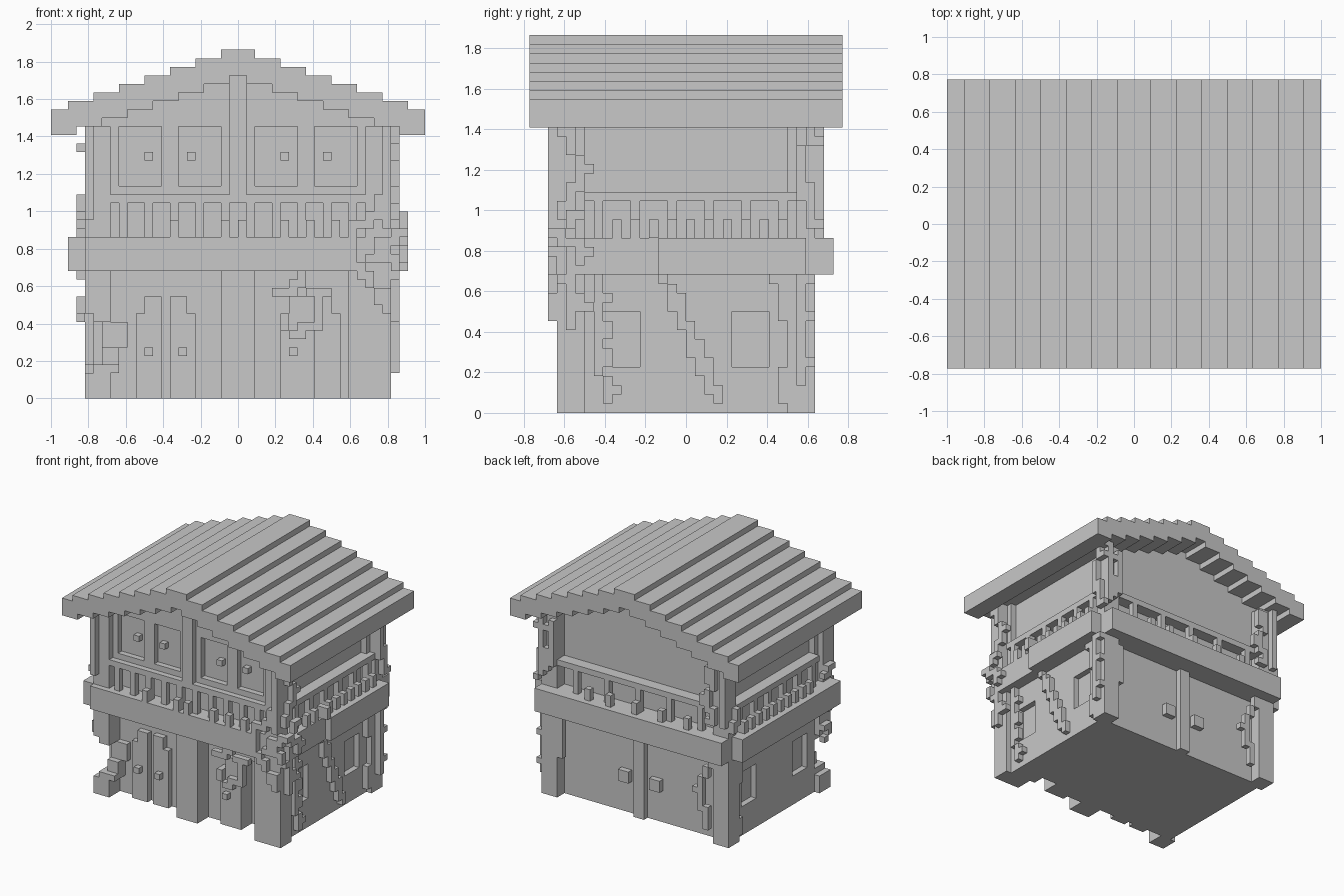
import bpy, bmesh, random
from mathutils import Vector

random.seed(4)
U = 1 / 22  # one block
cube = bpy.data.objects.get("Cube")
if cube:
    bpy.data.objects.remove(cube, do_unlink=True)

stone = bpy.data.materials.new("plain grey")
stone.use_nodes = True
stone.diffuse_color = (0.58, 0.58, 0.58, 1)
stone.node_tree.nodes["Principled BSDF"].inputs["Base Color"].default_value = (0.58, 0.58, 0.58, 1)


def build(name, boxes):
    """One flat-shaded object made of boxes (x0, x1, y0, y1, z0, z1) in blocks."""
    bm = bmesh.new()
    for x0, x1, y0, y1, z0, z1 in boxes:
        vs = bmesh.ops.create_cube(bm, size=1)["verts"]
        mid = Vector((x0 + x1, y0 + y1, z0 + z1)) / 2
        size = Vector((x1 - x0, y1 - y0, z1 - z0))
        for v in vs:
            v.co = (v.co * size + mid) * U
    mesh = bpy.data.meshes.new(name)
    bm.to_mesh(mesh)
    bm.free()
    mesh.materials.append(stone)
    ob = bpy.data.objects.new(name, mesh)
    bpy.context.collection.objects.link(ob)


def mirror_x(boxes):
    return boxes + [(-b[1], -b[0]) + tuple(b[2:]) for b in boxes]


def mirror_y(boxes):
    return boxes + [(b[0], b[1], -b[3], -b[2], b[4], b[5]) for b in boxes]


# Stepped roof
roof = [(-2, 2, -17, 17, 38, 41)]
for i in range(7):
    a = 2 + 3 * i
    b = min(a + 3, 22)
    under = 37 - i
    roof += mirror_x([(a - 1, b, -17, 17, under, 40 - i)])
build("roof", roof)

# Ground floor core with an open doorway at the front
build("lower_walls", [
    (-16, 16, -9, 12, 0, 15),
    (-16, 9, -11, -9, 0, 15),
    (12, 16, -11, -9, 0, 15),
    (9, 12, -11, -9, 12, 15),
    (11, 12, -11, -9, 10, 12),
])
# Side wall faces, open at the windows
sides = [(16, 17, a, b, 0, 15) for a, b in ((-11, -9), (-5, 5), (9, 12))]
for y in (-9, 5):
    sides += [(16, 17, y, y + 4, 0, 5), (16, 17, y, y + 4, 11, 15)]
build("side_walls", mirror_x(sides))

# Corner posts, the front left one crumbled in the middle
build("lower_corner_posts", mirror_x([(15, 18, 11, 14, 0, 15)]) + [
    (13, 18, -14, -11, 0, 15),
    (-18, -15, -14, -11, 0, 3), (-17, -14, -14, -11, 3, 4),
    (-16, -14, -13, -11, 4, 6), (-16, -13, -12, -11, 6, 9),
    (-17, -15, -14, -11, 9, 11), (-18, -15, -14, -11, 10, 15)])
build("lower_middle_posts", [(-2, 2, -14, -11, 0, 15), (-1, 1, 12, 13, 0, 15)])

# Arched double doors
doors = []
for x, inner in ((-12, 1), (-8, 0), (5, 1)):
    doors.append((x, x + 3, -12, -11, 0, 10))
    doors.append((x + inner, x + inner + 2, -12, -11, 10, 12))
doors.append((8, 9, -12, -9, 0, 12))
build("front_doors", doors)
build("door_knobs", [(x, x + 1, -13, -12, 5, 6) for x in (-11, -7, 6)])
build("back_door_handles", mirror_x([(2, 4, 12, 13, 5.5, 7.5)]))

# Ledge around the building, open at the corners and worn at the front right
build("ledge", [
    (-18, 14, -15, -11, 15, 19), (14, 18, -14, -11, 15, 19),
    (-18, 18, 11, 16, 15, 19),
    (-20, 18, -14, 13, 15, 19),
    (18, 19, -13, -3, 15, 19), (18, 20, -3, 13, 15, 19)])

# Upper floor core and stepped gables
gable = [(-16, 16, -12, 12, 19, 32)]
for i in range(6):
    w = 16 - 3 * i
    gable.append((-w, w, -13, 12, 32 + i, 33 + i))
build("upper_walls", gable)
build("upper_corner_posts", mirror_x(mirror_y([
    (15, 17, 11, 14, 19, 32), (17, 18, 14, 15, 21, 32), (17, 18, 12, 14, 19, 32)])))

# Front window frames
bars = mirror_x([
    (14, 15, -13, -12, 24, 32), (7, 9, -13, -12, 24, 32),
    (1, 2, -13, -12, 24, 32), (1, 15, -13, -12, 24, 25)])
build("front_window_frames", bars + [(-1, 1, -14, -12, 24, 38)])
build("window_knobs", mirror_x([(x, x + 1, -13, -12, 28, 29) for x in (5, 10)]))

# Balcony rails and balusters
build("balcony_rails", [(-15, 15, -14, -12, 23, 24), (-16, 16, 12, 14, 23, 24)]
      + mirror_x([(16, 18, -11, 12, 23, 24)]))
balusters = [(x, x + 1, -14, -13, 19, 23) for x in range(-14, 15, 3)]
balusters += mirror_x([(17, 18, y, y + 1, 19, 23) for y in range(-10, 11, 4)])
balusters += [(x, x + 1, 13, 14, 19, 23) for x in range(-13, 14, 6)]
build("balusters", balusters)
caps = [(x, x + 1, -15, -14, 19, 21) for x in (-8, -2, 0, 5, 8, 11)]
caps += [(x, x + 1, 14, 15, 19, 21) for x in (-11, -6, -1, 4, 8)]
caps += mirror_x([(18, 19, y, y + 1, 19, 21) for y in range(-8, 12, 2)])
build("ledge_blocks", caps)


def vine(axis, plane, path):
    """Blocky vine on the plane of an axis, through (across, height) points."""
    out = []
    for (a0, z0), (a1, z1) in zip(path, path[1:]):
        n = max(abs(a1 - a0), abs(z1 - z0))
        for k in range(n):
            a = round(a0 + (a1 - a0) * k / n)
            z = round(z0 + (z1 - z0) * k / n)
            wide, tall = random.choice(((1, 1), (2, 1), (1, 2)))
            if axis == "x":
                out.append((plane, plane + 1, a, a + wide, z, z + tall))
            else:
                out.append((a, a + wide, plane, plane + 1, z, z + tall))
    return out


# Creepers around the corners, doorway and sides
build("front_vines",
      vine("y", -13, [(4, 12), (6, 13), (9, 12), (9, 8), (6, 7), (4, 10)])
      + vine("y", -15, [(14, 14), (17, 10), (16, 13)])
      + vine("y", -15, [(14, 15), (18, 19), (16, 16), (19, 15)])
      + vine("y", -15, [(13, 19), (16, 22), (17, 19)]))
build("left_corner_vines",
      vine("x", -19, [(-13, 11), (-12, 8)])
      + vine("x", -19, [(-14, 15), (-12, 13)])
      + vine("x", -19, [(-14, 21), (-12, 19)])
      + vine("x", -19, [(12, 29), (13, 28)])
      + vine("x", -19, [(12, 22), (13, 19)])
      + vine("x", -18, [(10, 14), (11, 6), (10, 0)]))
build("right_corner_vines",
      vine("x", 18, [(-14, 31), (-12, 26), (-14, 20)])
      + vine("x", 18, [(13, 31), (12, 26), (13, 19)])
      + vine("x", 18, [(-14, 14), (-12, 11), (-14, 8)])
      + vine("x", 18, [(12, 14), (12, 8), (12, 2)])
      + vine("x", 19, [(-14, 19), (-12, 22)])
      + vine("x", 19, [(-14, 18), (-11, 17), (-13, 15)]))
build("side_vines",
      vine("x", 17, [(-3, 15), (0, 7), (3, 0)])
      + vine("x", 17, [(-10, 14), (-10, 8), (-9, 0)])
      + vine("x", 17, [(9, 15), (11, 8), (10, 0)])
      + vine("x", 19, [(-4, 20), (-2, 15)]))
build("back_vines",
      vine("y", 13, [(-15, 14), (-13, 9), (-14, 1)])
      + vine("y", 13, [(14, 13), (14, 6)])
      + vine("y", 14, [(-16, 30), (-15, 24), (-16, 20)])
      + vine("y", 14, [(15, 30), (15, 24), (16, 21)]))
